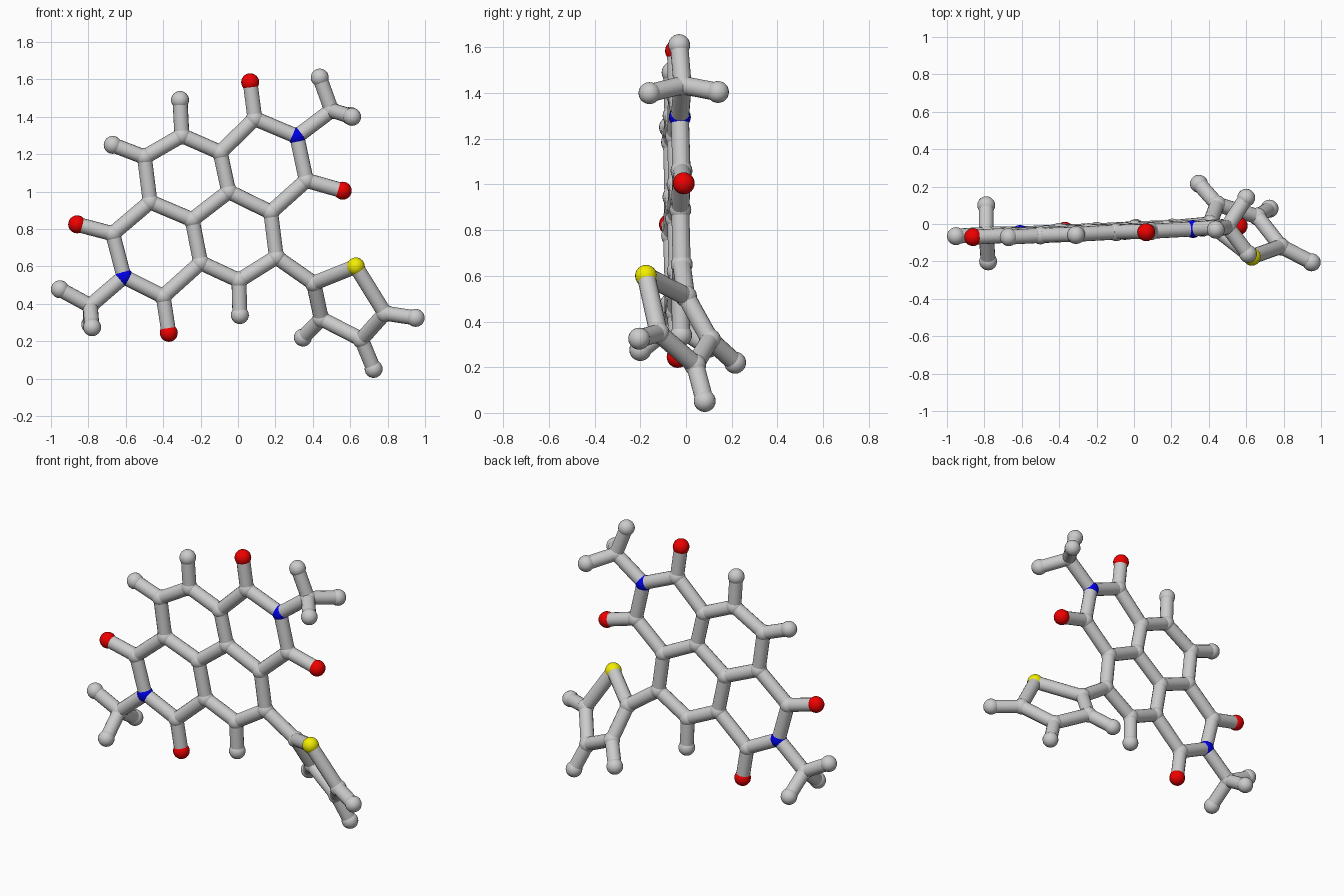
import bpy, math
from itertools import combinations
from mathutils import Vector

if "Cube" in bpy.data.objects:
    bpy.data.objects.remove(bpy.data.objects["Cube"])

BALL, STICK = 0.048, 0.040


def plane(points):
    # the fused ring system lies in one slightly tilted plane
    return [Vector((x, -0.015 + 0.045 * x - 0.02 * z, z)) for x, z in points]


# Flat fused ring core
core_carbon = plane([
    (0.09, 1.39), (0.365, 1.06), (0.175, 0.89), (-0.05, 1.0), (-0.095, 1.21),
    (-0.30, 1.30), (-0.50, 1.185), (-0.47, 0.945), (-0.245, 0.85),
    (-0.67, 0.775), (-0.40, 0.44), (-0.20, 0.62), (0.005, 0.525), (0.205, 0.65)])
core_hydrogen = plane([(-0.31, 1.49), (-0.67, 1.25), (0.01, 0.34)])
nitrogen = plane([(0.315, 1.295), (-0.61, 0.545)])
oxygen = plane([(0.065, 1.585), (0.56, 1.005), (-0.86, 0.825), (-0.37, 0.245)])

# Methyl groups
methyl = [Vector(p) for p in [
    (0.50, -0.015, 1.435), (0.437, -0.03, 1.61), (0.61, -0.16, 1.40), (0.60, 0.14, 1.405),
    (-0.79, -0.055, 0.39), (-0.952, -0.065, 0.478), (-0.78, -0.20, 0.275), (-0.79, 0.10, 0.29)]]

# Tilted five-sided ring
sulfur = [Vector((0.63, -0.175, 0.60))]
side_ring = [Vector(p) for p in [
    (0.405, 0.0, 0.51), (0.785, -0.12, 0.35), (0.66, 0.04, 0.21), (0.445, 0.105, 0.32),
    (0.95, -0.205, 0.325), (0.725, 0.082, 0.052), (0.347, 0.215, 0.22)]]


def material(name, color):
    m = bpy.data.materials.new(name)
    m.diffuse_color = color
    m.use_nodes = True
    m.node_tree.nodes["Principled BSDF"].inputs["Base Color"].default_value = m.diffuse_color
    return m


def join(parts, name, mat=None):
    bpy.ops.object.select_all(action='DESELECT')
    for p in parts:
        p.select_set(True)
    bpy.context.view_layer.objects.active = parts[0]
    if len(parts) > 1:
        bpy.ops.object.join()
    ob = bpy.context.object
    ob.name = name
    if mat:
        ob.data.materials.append(mat)
    bpy.ops.object.shade_smooth_by_angle(angle=math.radians(40))


def balls(points, name, mat=None):
    parts = []
    for p in points:
        bpy.ops.mesh.primitive_uv_sphere_add(segments=20, ring_count=12, radius=BALL, location=p)
        parts.append(bpy.context.object)
    join(parts, name, mat)


def stick(a, b):
    d = b - a
    bpy.ops.mesh.primitive_cylinder_add(vertices=16, radius=STICK, depth=d.length,
                                        location=(a + b) / 2,
                                        rotation=d.to_track_quat('Z', 'Y').to_euler())
    return bpy.context.object


# Atoms
balls(core_carbon + core_hydrogen, "core_balls")
balls(methyl, "methyl_balls")
balls(side_ring, "side_ring_balls")
balls(nitrogen, "nitrogen_balls", material("blue", (0.0, 0.0, 0.8, 1)))
balls(oxygen, "oxygen_balls", material("red", (0.85, 0.0, 0.0, 1)))
balls(sulfur, "sulfur_ball", material("yellow", (0.9, 0.85, 0.0, 1)))

# Bonds between neighbouring atoms (sulfur bonds are longer)
others = core_carbon + core_hydrogen + nitrogen + oxygen + methyl + side_ring
bonds = [stick(a, b) for a, b in combinations(others, 2) if (a - b).length < 0.28]
bonds += [stick(sulfur[0], b) for b in others if (sulfur[0] - b).length < 0.33]
join(bonds, "bond_sticks")
